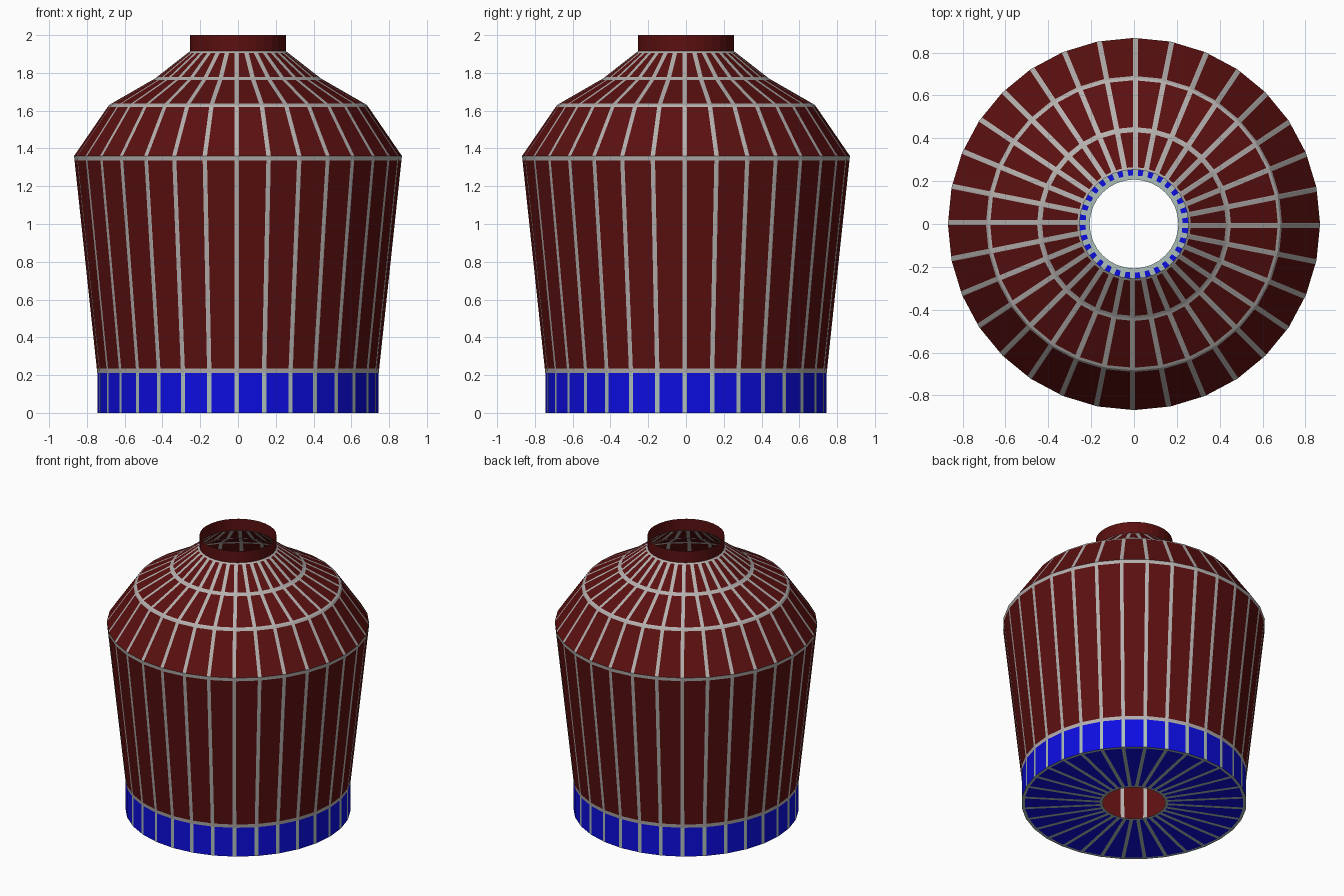
import bpy, bmesh, math
from mathutils import Vector

if "Cube" in bpy.data.objects:
    bpy.data.objects.remove(bpy.data.objects["Cube"])

SIDES = 32


def material(name, rgb):
    m = bpy.data.materials.new(name)
    m.diffuse_color = (*rgb, 1.0)
    m.use_nodes = True
    m.node_tree.nodes["Principled BSDF"].inputs["Base Color"].default_value = m.diffuse_color
    return m


RED = material("dark red panel", (0.105, 0.005, 0.005))
BLUE = material("blue base panel", (0.004, 0.004, 0.75))
GREY = material("grey seam", (0.45, 0.43, 0.42))
PALE = material("pale green grey seam", (0.42, 0.52, 0.48))


def densify(profile, seam):
    """Split every profile segment next to its marked ends so seam rings get
    their own row of faces. Points are (radius, z, has_ring)."""
    rows, ring = [], []
    for (r0, z0, s0), (r1, z1, s1) in zip(profile, profile[1:]):
        a, b = Vector((r0, z0)), Vector((r1, z1))
        d = (b - a).normalized() * seam
        if not rows:
            rows.append(a)
        if s0:
            rows.append(a + d)
            ring.append(True)
        if s1:
            rows.append(b - d)
            ring.append(False)
        rows.append(b)
        ring.append(bool(s1))
    return rows, ring


def paneled_shell(name, profile, panel, seam_mat, seam=0.012, ribs=True):
    """Faceted open shell of revolution with thin upright seams at each corner."""
    rows, ring = densify(profile, seam)
    bm = bmesh.new()
    grid = []
    for p in rows:
        corners = [Vector((p.x * math.cos(math.tau * k / SIDES),
                           p.x * math.sin(math.tau * k / SIDES), p.y))
                   for k in range(SIDES)]
        loop = []
        for k, c in enumerate(corners):
            nxt, prv = corners[(k + 1) % SIDES], corners[k - 1]
            loop.append(bm.verts.new(c + (prv - c).normalized() * 0.019))
            loop.append(bm.verts.new(c))
            loop.append(bm.verts.new(c + (nxt - c).normalized() * 0.005))
        grid.append(loop)
    n = SIDES * 3
    for i, is_ring in enumerate(ring):
        for j in range(n):
            k = (j + 1) % n
            f = bm.faces.new((grid[i][j], grid[i][k], grid[i + 1][k], grid[i + 1][j]))
            f.material_index = 1 if is_ring or (ribs and j % 3 < 2) else 0
    me = bpy.data.meshes.new(name)
    bm.to_mesh(me)
    bm.free()
    me.materials.append(panel)
    me.materials.append(seam_mat)
    ob = bpy.data.objects.new(name, me)
    bpy.context.collection.objects.link(ob)
    return ob


# Blue base: floor plate with a centre hole, and its low upright wall
paneled_shell("base_floor", [(0.207, 0, 1), (0.745, 0, 1)], BLUE, PALE, seam=0.02)
paneled_shell("base_wall", [(0.745, 0, 0), (0.745, 0.21, 0)], BLUE, PALE)

# Red body: flaring wall
paneled_shell("body_wall", [(0.745, 0.21, 1), (0.868, 1.36, 1)], RED, GREY, seam=0.025)

# Three-step shoulder narrowing to the neck
paneled_shell("shoulder", [(0.868, 1.36, 0), (0.683, 1.63, 1), (0.44, 1.77, 1),
                           (0.254, 1.915, 1)], RED, GREY, seam=0.014)

# Plain open neck
paneled_shell("neck", [(0.254, 1.915, 0), (0.254, 2.0, 0)], RED, GREY, ribs=False)
